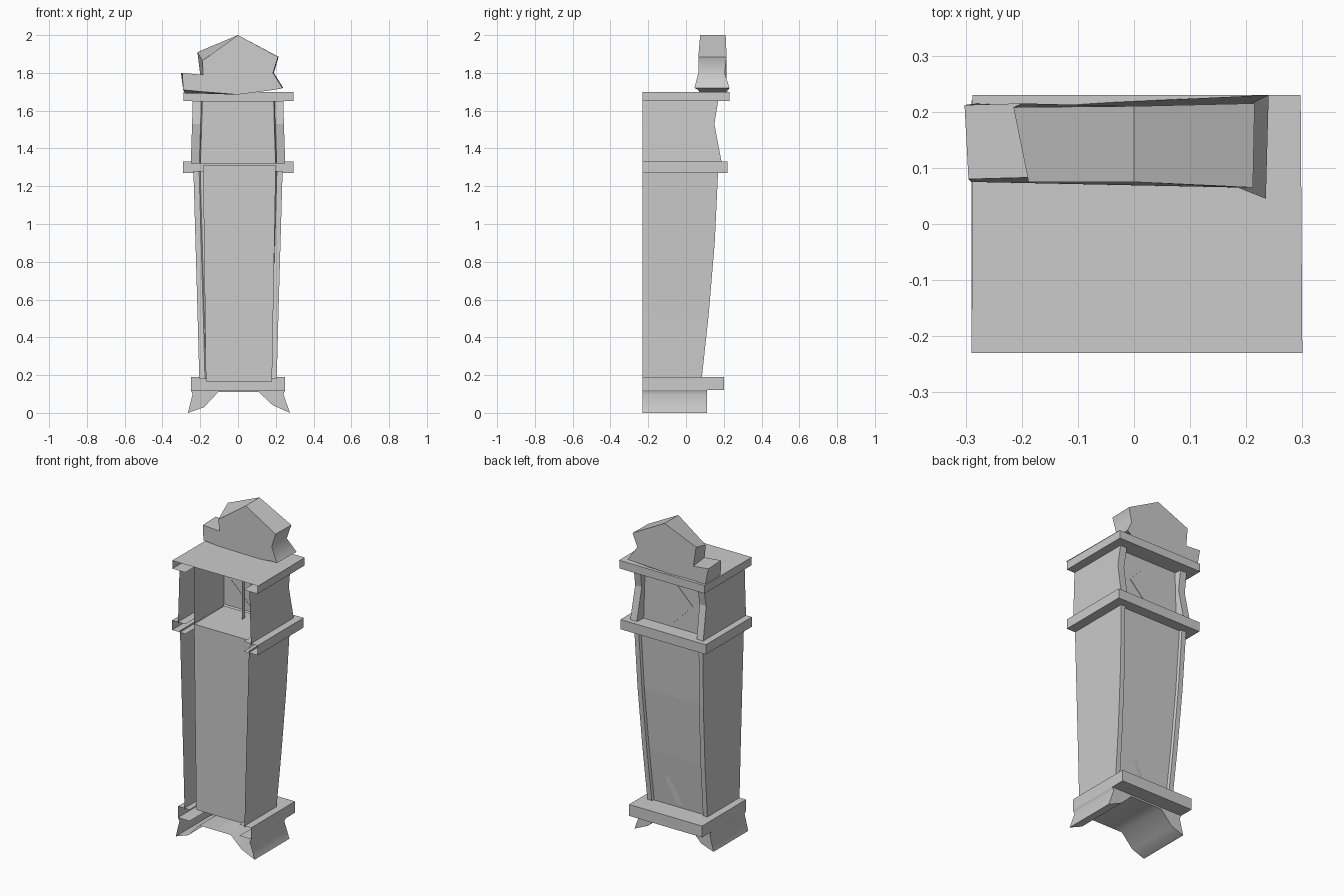
import bpy, bmesh

if "Cube" in bpy.data.objects:
    bpy.data.objects.remove(bpy.data.objects["Cube"])

BACK = -0.23


def finish(name, bm):
    bmesh.ops.remove_doubles(bm, verts=bm.verts, dist=1e-5)
    me = bpy.data.meshes.new(name)
    bm.to_mesh(me)
    bm.free()
    ob = bpy.data.objects.new(name, me)
    bpy.context.collection.objects.link(ob)
    return ob


def loft(name, rings, closed=False, caps=()):
    """Bridge equal-length point rings; optionally cap some of them."""
    bm = bmesh.new()
    vs = [[bm.verts.new(p) for p in r] for r in rings]
    n = len(rings[0])
    for a, b in zip(vs, vs[1:]):
        for i in range(n if closed else n - 1):
            j = (i + 1) % n
            bm.faces.new((a[i], a[j], b[j], b[i]))
    for c in caps:
        bm.faces.new(vs[c])
    return finish(name, bm)


def u_path(l, r, yf, z):
    return [(r, BACK, z), (r, yf, z), (l, yf, z), (l, BACK, z)]


def slab(name, l, r, yf, z0, z1, inner):
    """Moulding wrapping three sides, open at -y."""
    il, ir, iy = inner
    return loft(name, [u_path(il, ir, iy, z0), u_path(l, r, yf, z0),
                       u_path(l, r, yf, z1), u_path(il, ir, iy, z1)])


def case_ring(w, yf, yp, z, post=0.045):
    """Case cross-section with two corner posts and a recessed front."""
    half = [(w, BACK), (w, yf), (w - post, yf), (w - post - 0.006, yp)]
    return [(x, y, z) for x, y in half] + [(-x, y, z) for x, y in reversed(half)]


def sheet(name, pts):
    return loft(name, [pts], caps=(0,))


# Feet: arched bracket extruded back to front
arch = [(-0.25, 0.12), (-0.24, 0.10), (-0.265, 0.0), (-0.18, 0.03), (-0.105, 0.11),
        (0.11, 0.11), (0.185, 0.04), (0.275, 0.0), (0.24, 0.10), (0.25, 0.12)]
feet = loft("feet", [[(x, BACK, z) for x, z in arch], [(x, 0.11, z) for x, z in arch]],
            caps=(1,))

# Three horizontal mouldings
slab("base_moulding", -0.25, 0.25, 0.20, 0.12, 0.19, (-0.17, 0.17, 0.07))
slab("waist_moulding", -0.29, 0.295, 0.22, 1.27, 1.33, (-0.20, 0.20, 0.13))
slab("top_moulding", -0.288, 0.295, 0.23, 1.65, 1.70, (-0.20, 0.20, 0.13))
sheet("top_board", [(-0.29, BACK, 1.70), (0.30, BACK, 1.70), (0.297, 0.23, 1.70), (-0.285, 0.23, 1.70)])

# Tapered trunk with corner posts
loft("trunk", [case_ring(w, y, y - 0.015, z, 0.03) for w, y, z in
               [(0.205, 0.083, 0.18), (0.214, 0.12, 0.52), (0.225, 0.152, 0.90), (0.236, 0.17, 1.28)]])

# Flat inner back panel, its floor and the hood's inner side walls
P = -0.165
sheet("trunk_back_panel", [(-0.17, P, 0.165), (0.18, P, 0.165), (0.20, P, 1.31), (-0.185, P, 1.31)])
sheet("hood_floor", [(-0.185, P, 1.31), (0.20, P, 1.31), (0.20, 0.13, 1.31), (-0.185, 0.13, 1.31)])
for s, x in (("left", -0.187), ("right", 0.20)):
    sheet("hood_inner_wall_" + s, [(x, P, 1.31), (x, 0.13, 1.31), (x, 0.13, 1.66), (x, P, 1.66)])

# Hood with waisted corner columns
loft("hood", [case_ring(w, y, 0.13, z) for w, y, z in
              [(0.25, 0.19, 1.32), (0.243, 0.15, 1.53), (0.24, 0.17, 1.65)]])

# Diamond dial and the thin rod behind it
d = 0.14
dial = [(0, 1.35), (-d, 1.49), (0, 1.63), (d, 1.49)]
loft("dial", [[(x, y, z) for x, z in dial] for y in (0.128, 0.133)], closed=True, caps=(1,))
sheet("pendulum_rod", [(0, 0.04, 1.31), (0, 0.07, 1.31), (0, 0.07, 1.57), (0, 0.04, 1.57)])

# Pendulum tip breaking through the trunk front
sheet("pendulum_tip", [(0.05, 0.088, 0.38), (0.075, 0.092, 0.36), (0.01, 0.076, 0.21), (-0.03, 0.076, 0.21)])

# Crest: gabled pediment, front and rear outlines slightly different
front = [(0.0, 0.075, 1.685), (-0.185, 0.075, 1.70), (-0.29, 0.075, 1.71), (-0.295, 0.08, 1.80),
         (-0.185, 0.083, 1.79), (-0.188, 0.075, 1.865), (0.0, 0.075, 2.0), (0.212, 0.065, 1.885),
         (0.185, 0.065, 1.80), (0.235, 0.045, 1.72), (0.19, 0.065, 1.71)]
rear = [(0.0, 0.21, 1.685), (-0.185, 0.21, 1.69), (-0.28, 0.215, 1.69), (-0.302, 0.212, 1.80),
        (-0.2, 0.215, 1.79), (-0.215, 0.208, 1.91), (0.0, 0.21, 2.0), (0.215, 0.215, 1.885),
        (0.19, 0.205, 1.80), (0.24, 0.23, 1.72), (0.19, 0.21, 1.71)]
crest = loft("crest", [front, rear], closed=True, caps=(0, 1))

# Consistent normals; soft shading on the curved pieces
for ob in list(bpy.context.scene.objects):
    bm = bmesh.new()
    bm.from_mesh(ob.data)
    bmesh.ops.recalc_face_normals(bm, faces=bm.faces)
    bm.to_mesh(ob.data)
    bm.free()
    ob.select_set(ob in (feet, crest))
bpy.context.view_layer.objects.active = crest
bpy.ops.object.shade_smooth_by_angle(angle=1.0)
